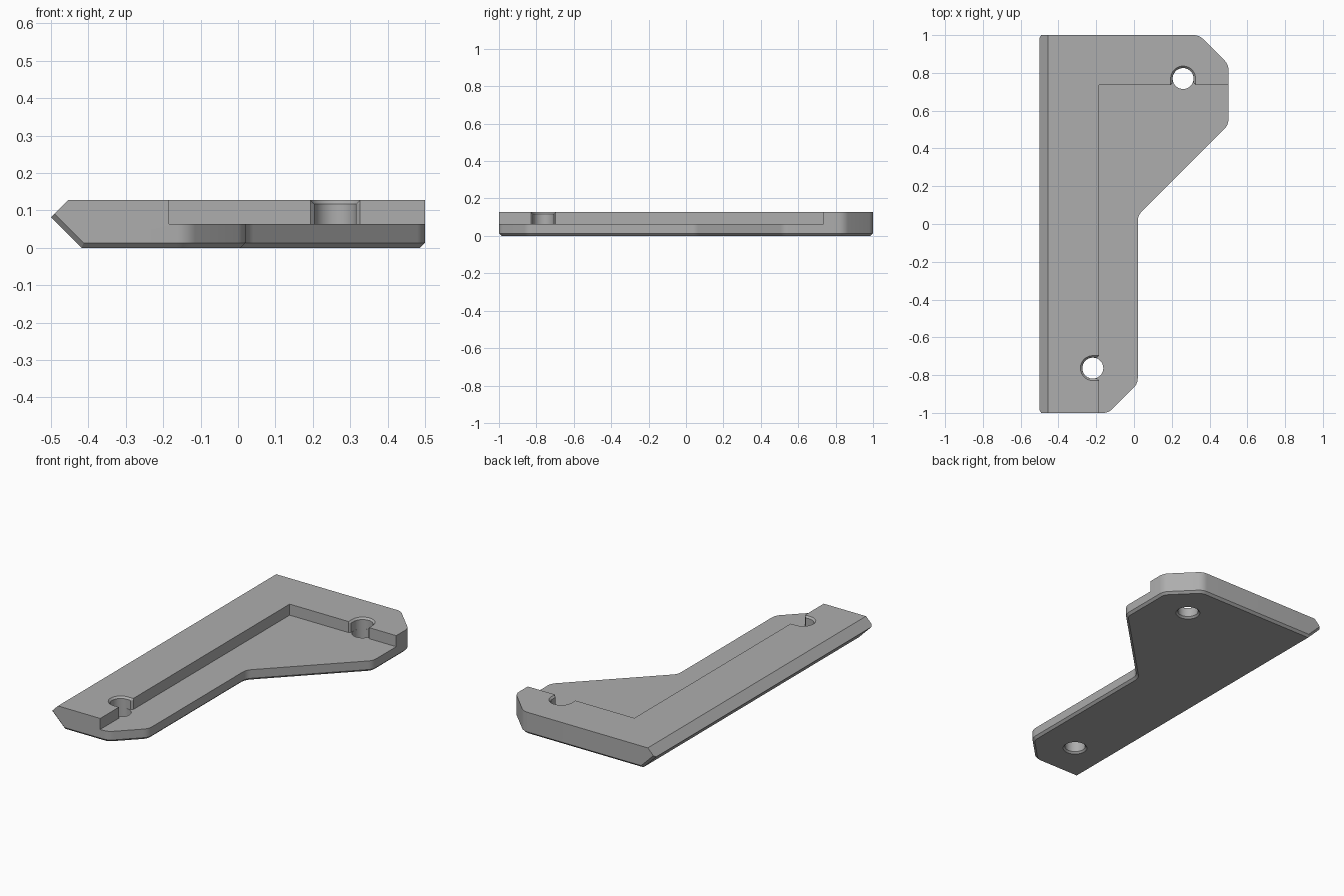
import bpy, bmesh, math
from mathutils import Vector

cube = bpy.data.objects.get("Cube")
if cube:
    bpy.data.objects.remove(cube, do_unlink=True)

HEIGHT, FLOOR, BEVEL = 0.127, 0.063, 0.013
TIP = 0.082                       # height of the pointed long edge
HOLE, MOUTH, REACH = 0.056, 0.066, 0.034
OUTLINE = [(-0.5, -1), (-0.135, -1), (0.02, -0.845), (0.02, 0.045),
           (0.5, 0.525), (0.5, 0.845), (0.345, 1), (-0.5, 1)]

grey = bpy.data.materials.new("plain grey")
grey.use_nodes = True
COLOUR = (0.42, 0.42, 0.42, 1)
grey.diffuse_color = COLOUR
grey.node_tree.nodes["Principled BSDF"].inputs["Base Color"].default_value = COLOUR


def rounded_outline(inset, radius=0.07, steps=6):
    """Plan outline moved inwards, with its shallow corners rounded."""
    pts = [Vector(p) for p in OUTLINE]
    ring = []
    for i, p in enumerate(pts):
        a = (p - pts[i - 1]).normalized()
        b = (pts[(i + 1) % len(pts)] - p).normalized()
        na, nb = Vector((-a.y, a.x)), Vector((-b.y, b.x))
        corner = p + (na + nb) * inset / (1 + na.dot(nb))
        turn = math.atan2(a.x * b.y - a.y * b.x, a.dot(b))
        if abs(turn) > 1:
            ring.append(corner)
            continue
        side = math.copysign(1, turn)
        r = radius - side * inset
        centre = corner + side * r * (na + nb) / (1 + na.dot(nb))
        start = math.atan2(-side * na.y, -side * na.x)
        for k in range(steps + 1):
            t = start + turn * k / steps
            ring.append(centre + Vector((math.cos(t), math.sin(t))) * r)
    return ring


def loft(bm, layers):
    """Closed solid through matching rings, each given as (ring, height)."""
    rings = [[bm.verts.new((p[0], p[1], z)) for p in ring] for ring, z in layers]
    n = len(rings[0])
    for low, high in zip(rings, rings[1:]):
        for i in range(n):
            j = (i + 1) % n
            bm.faces.new((low[i], low[j], high[j], high[i]))
    bm.faces.new(rings[0][::-1])
    bm.faces.new(rings[-1])
    bmesh.ops.recalc_face_normals(bm, faces=bm.faces)


def make_object(name, bm):
    mesh = bpy.data.meshes.new(name)
    bm.to_mesh(mesh)
    bm.free()
    obj = bpy.data.objects.new(name, mesh)
    mesh.materials.append(grey)
    bpy.context.collection.objects.link(obj)
    return obj


def make_cutter(name, layers):
    bm = bmesh.new()
    loft(bm, layers)
    obj = make_object(name, bm)
    obj.hide_render = True
    return obj


def slice_off(bm, point, normal):
    """Cut away everything beyond a plane and close the cut."""
    cut = bmesh.ops.bisect_plane(bm, geom=bm.verts[:] + bm.edges[:] + bm.faces[:],
                                 dist=1e-5, plane_co=point, plane_no=normal,
                                 clear_outer=True)
    edges = [e for e in bm.edges if e.is_boundary]
    if edges:
        bmesh.ops.holes_fill(bm, edges=edges, sides=0)


def circle(centre, r, steps=40):
    return [(centre[0] + r * math.cos(math.tau * i / steps),
             centre[1] + r * math.sin(math.tau * i / steps)) for i in range(steps)]


def keyhole(centre, angle, r):
    """Half circle that runs straight out to a slightly flared mouth."""
    pts = [(r * math.cos(t), r * math.sin(t))
           for t in (math.pi * (0.5 + i / 20) for i in range(21))]
    side = [(REACH - 0.01, r), (REACH, MOUTH), (REACH + 0.05, MOUTH)]
    pts += [(x, -y) for x, y in side] + side[::-1]
    c, s = math.cos(angle), math.sin(angle)
    return [(centre[0] + c * x - s * y, centre[1] + s * x + c * y) for x, y in pts]


# Plate with a bevelled lower rim
bm = bmesh.new()
loft(bm, [(rounded_outline(BEVEL), 0), (rounded_outline(0), BEVEL),
          (rounded_outline(0), HEIGHT)])

# Pointed long edge, with the bevel carried along its lower slope
under = Vector((-1, 0, -1)).normalized()
slice_off(bm, Vector((-0.5, 0, TIP)), under)
slice_off(bm, Vector((-0.5, 0, TIP)), Vector((-1, 0, 1)))
for end in (-1, 1):
    slice_off(bm, Vector((-0.5, end, TIP)) - under * BEVEL, under + Vector((0, end, 0)))
bmesh.ops.recalc_face_normals(bm, faces=bm.faces)
plate = make_object("bracket_plate", bm)

# Stepped recess, then the two bolt holes opening into it
recess = [(-0.184, -1.2), (0.7, -1.2), (0.7, 0.736), (-0.184, 0.736)]
cutters = [make_cutter("recess_cutter", [(recess, FLOOR), (recess, 0.3)])]
for centre, angle in (((0.26, 0.77), -math.pi / 2), ((-0.218, -0.763), 0)):
    narrow, wide = keyhole(centre, angle, HOLE), keyhole(centre, angle, MOUTH)
    cutters.append(make_cutter("slot_cutter", [
        (narrow, FLOOR), (narrow, HEIGHT - 0.01), (wide, HEIGHT), (wide, 0.2)]))
    r = HOLE - 0.0005
    cutters.append(make_cutter("hole_cutter", [
        (circle(centre, MOUTH), -0.05), (circle(centre, MOUTH), 0),
        (circle(centre, r), 0.01), (circle(centre, r), FLOOR + 0.02)]))

bpy.ops.object.select_all(action='DESELECT')
bpy.context.view_layer.objects.active = plate
plate.select_set(True)
for cutter in cutters:
    mod = plate.modifiers.new(cutter.name, 'BOOLEAN')
    mod.operation, mod.solver, mod.object = 'DIFFERENCE', 'EXACT', cutter
    bpy.ops.object.modifier_apply(modifier=mod.name)
    bpy.data.objects.remove(cutter, do_unlink=True)

bpy.ops.object.shade_smooth_by_angle(angle=math.radians(25))
